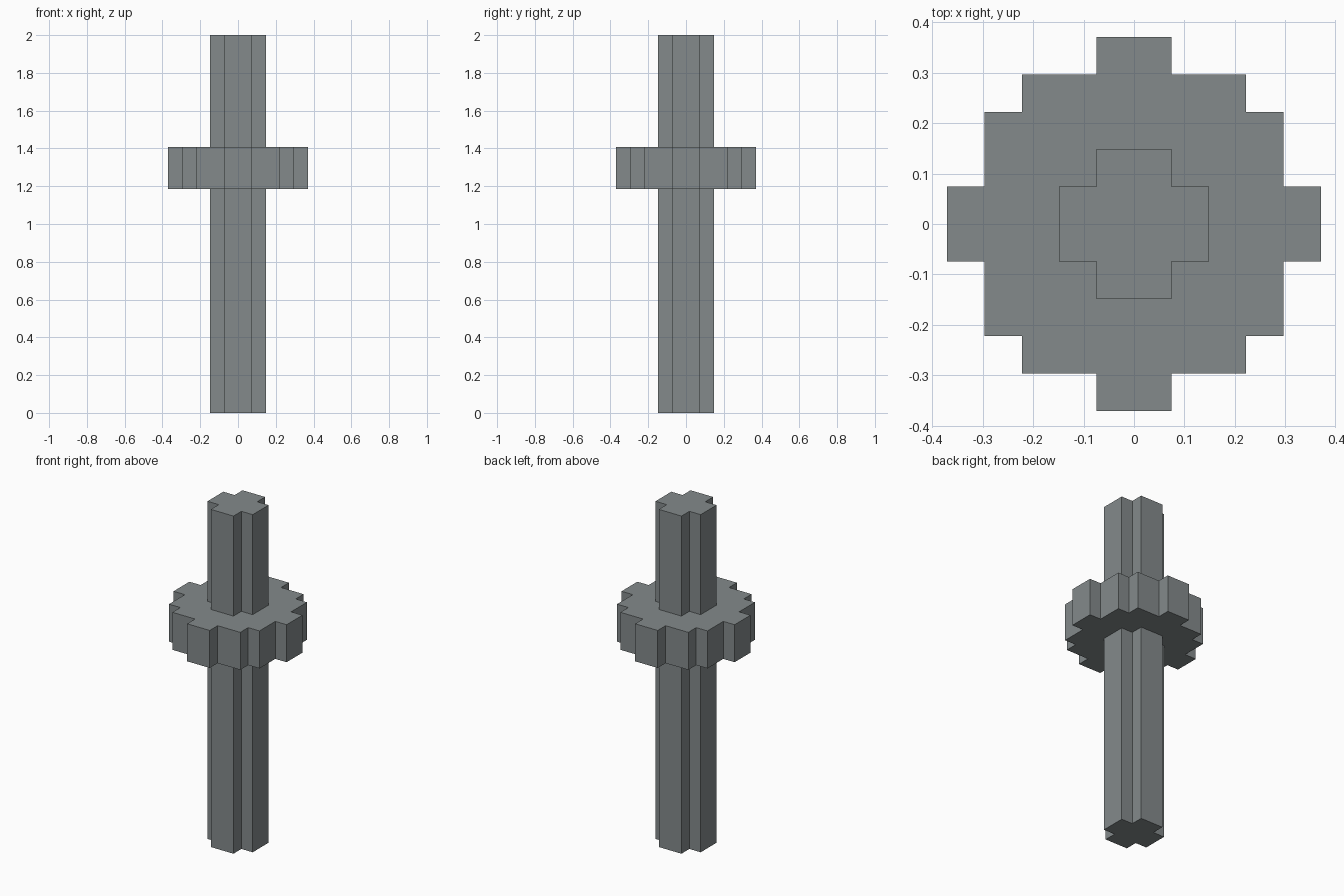
import bpy
import bmesh

if "Cube" in bpy.data.objects:
    bpy.data.objects.remove(bpy.data.objects["Cube"])

U = 2 / 27  # one block

steel = bpy.data.materials.new("steel_grey")
steel.diffuse_color = (0.23, 0.255, 0.26, 1)
steel.use_nodes = True
steel.node_tree.nodes["Principled BSDF"].inputs["Base Color"].default_value = steel.diffuse_color


def stepped_prism(name, quarter, z0, z1):
    """Extrude a four-fold symmetric stepped outline, given one quarter in blocks."""
    outline, pts = [], quarter
    for _ in range(4):
        outline += pts
        pts = [(-y, x) for x, y in pts]
    bm = bmesh.new()
    base = bm.faces.new([bm.verts.new((x * U, y * U, z0 * U)) for x, y in outline])
    top = bmesh.ops.extrude_face_region(bm, geom=[base], use_keep_orig=True)
    verts = [g for g in top["geom"] if isinstance(g, bmesh.types.BMVert)]
    bmesh.ops.translate(bm, verts=verts, vec=(0, 0, (z1 - z0) * U))
    bmesh.ops.recalc_face_normals(bm, faces=bm.faces)
    mesh = bpy.data.meshes.new(name)
    bm.to_mesh(mesh)
    bm.free()
    mesh.materials.append(steel)
    obj = bpy.data.objects.new(name, mesh)
    bpy.context.collection.objects.link(obj)
    return obj


# Cross-shaped rod, full height
stepped_prism("shaft", [(2, -1), (2, 1), (1, 1)], 0, 27)

# Toothed disc around the rod
stepped_prism("collar", [(5, -1), (5, 1), (4, 1), (4, 3), (3, 3), (3, 4), (1, 4)], 16, 19)
